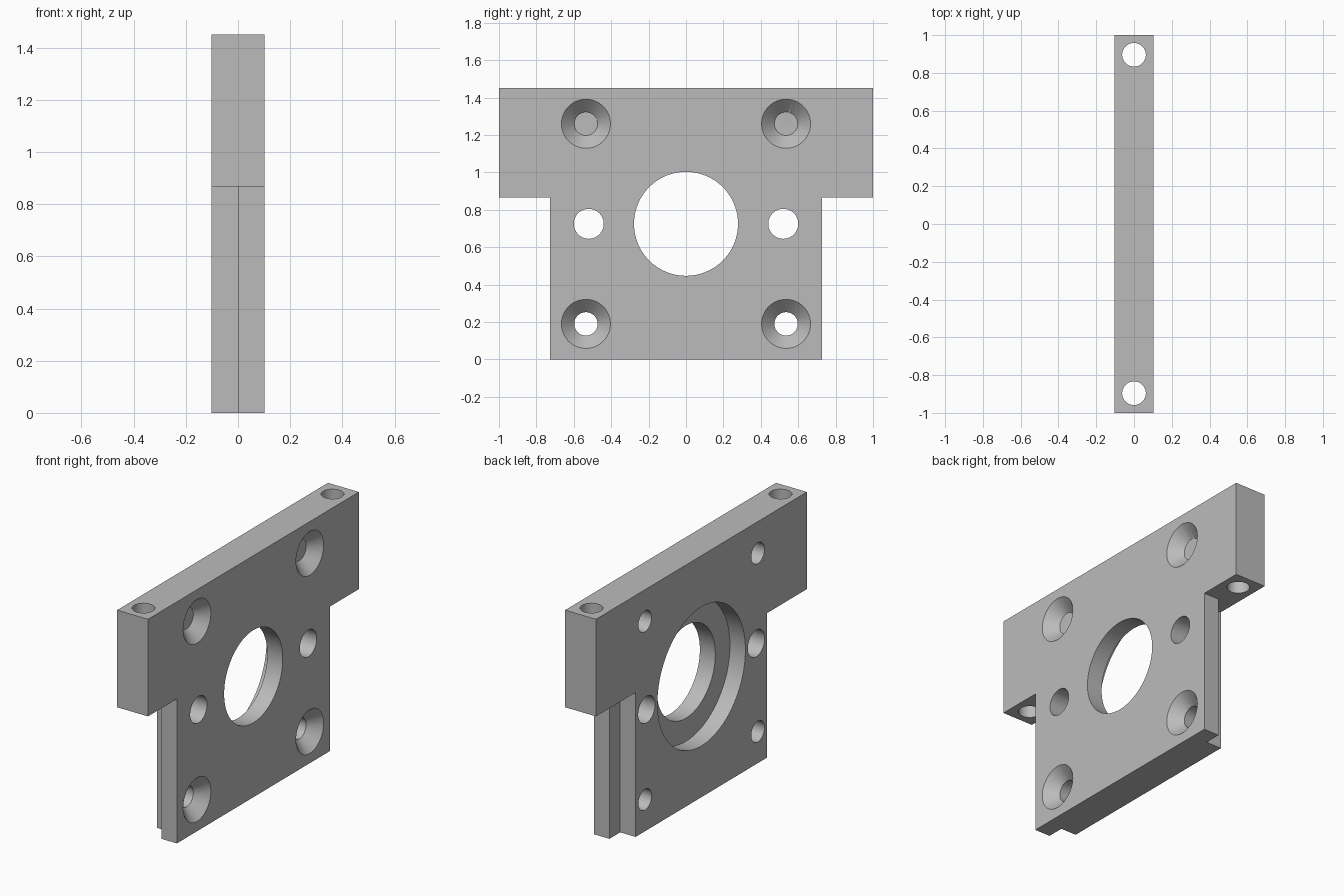
import bpy
import bmesh
from math import radians
from mathutils import Matrix, Vector

old = bpy.data.objects.get("Cube")
if old:
    bpy.data.objects.remove(old, do_unlink=True)

HALF = 0.1025          # half thickness of the plate
HEIGHT = 1.45
MID = HEIGHT / 2
TAB_Z = 0.867          # underside of the side tabs
OUT = 0.3              # overshoot for cutters

grey = bpy.data.materials.new("plain grey")
grey.use_nodes = True
colour = (0.5, 0.5, 0.5, 1)
grey.diffuse_color = colour
grey.node_tree.nodes["Principled BSDF"].inputs["Base Color"].default_value = colour


def make_object(name, bm):
    bmesh.ops.recalc_face_normals(bm, faces=bm.faces)
    mesh = bpy.data.meshes.new(name)
    bm.to_mesh(mesh)
    bm.free()
    mesh.materials.append(grey)
    obj = bpy.data.objects.new(name, mesh)
    bpy.context.collection.objects.link(obj)
    return obj


def cone(name, start, end, r1, r2, sides=64):
    """Cylinder or cone running from start to end."""
    start, end = Vector(start), Vector(end)
    axis = end - start
    turn = axis.to_track_quat('Z', 'Y').to_matrix().to_4x4()
    bm = bmesh.new()
    bmesh.ops.create_cone(bm, cap_ends=True, segments=sides, radius1=r1, radius2=r2,
                          depth=axis.length,
                          matrix=Matrix.Translation((start + end) / 2) @ turn)
    return make_object(name, bm)


def prism(name, outline, z0, z1):
    """Plan outline extruded upward."""
    bm = bmesh.new()
    face = bm.faces.new([bm.verts.new((x, y, z0)) for x, y in outline])
    top = bmesh.ops.extrude_face_region(bm, geom=[face])["geom"]
    bmesh.ops.translate(bm, vec=(0, 0, z1 - z0),
                        verts=[v for v in top if isinstance(v, bmesh.types.BMVert)])
    return make_object(name, bm)


def cut(target, cutter):
    cutter.hide_render = True
    mod = target.modifiers.new("cut", 'BOOLEAN')
    mod.operation, mod.solver, mod.object = 'DIFFERENCE', 'EXACT', cutter
    bpy.context.view_layer.objects.active = target
    bpy.ops.object.modifier_apply(modifier=mod.name)
    bpy.data.objects.remove(cutter, do_unlink=True)


def bore(target, y, z, radius, sides=64):
    cut(target, cone("bore_cutter", (-OUT, y, z), (OUT, y, z), radius, radius, sides))


# Plate blank
plate = prism("mounting_plate", [(-HALF, -1), (HALF, -1), (HALF, 1), (-HALF, 1)], 0, HEIGHT)

for s in (-1, 1):
    # Narrow lower body with a rabbet along the rear half of each edge
    cut(plate, prism("step_cutter", [(-OUT, s * 0.624), (0, s * 0.624), (0, s * 0.726),
                                     (OUT, s * 0.726), (OUT, s * 1.2), (-OUT, s * 1.2)],
                     -OUT, TAB_Z))
    # Vertical hole through each tab
    cut(plate, cone("tab_cutter", (0, s * 0.896, OUT), (0, s * 0.896, HEIGHT + OUT),
                    0.0625, 0.0625))
    # Plain hole beside the centre
    bore(plate, s * 0.52, MID, 0.08)
    # Countersunk corner holes
    for t in (-1, 1):
        y, z = s * 0.535, MID + t * 0.535
        bore(plate, y, z, 0.0625)
        cut(plate, cone("countersink_cutter", (HALF - 0.0685, y, z), (HALF + 0.02, y, z),
                        0.0625, 0.151))

# Centre hole with a wide recess on the rear
bore(plate, 0, MID, 0.278, 96)
cut(plate, cone("recess_cutter", (-OUT, 0, MID), (0, 0, MID), 0.417, 0.417, 96))

# Smooth bores with sharp rims
bpy.ops.object.select_all(action='DESELECT')
plate.select_set(True)
bpy.context.view_layer.objects.active = plate
bpy.ops.object.shade_smooth_by_angle(angle=radians(30))
